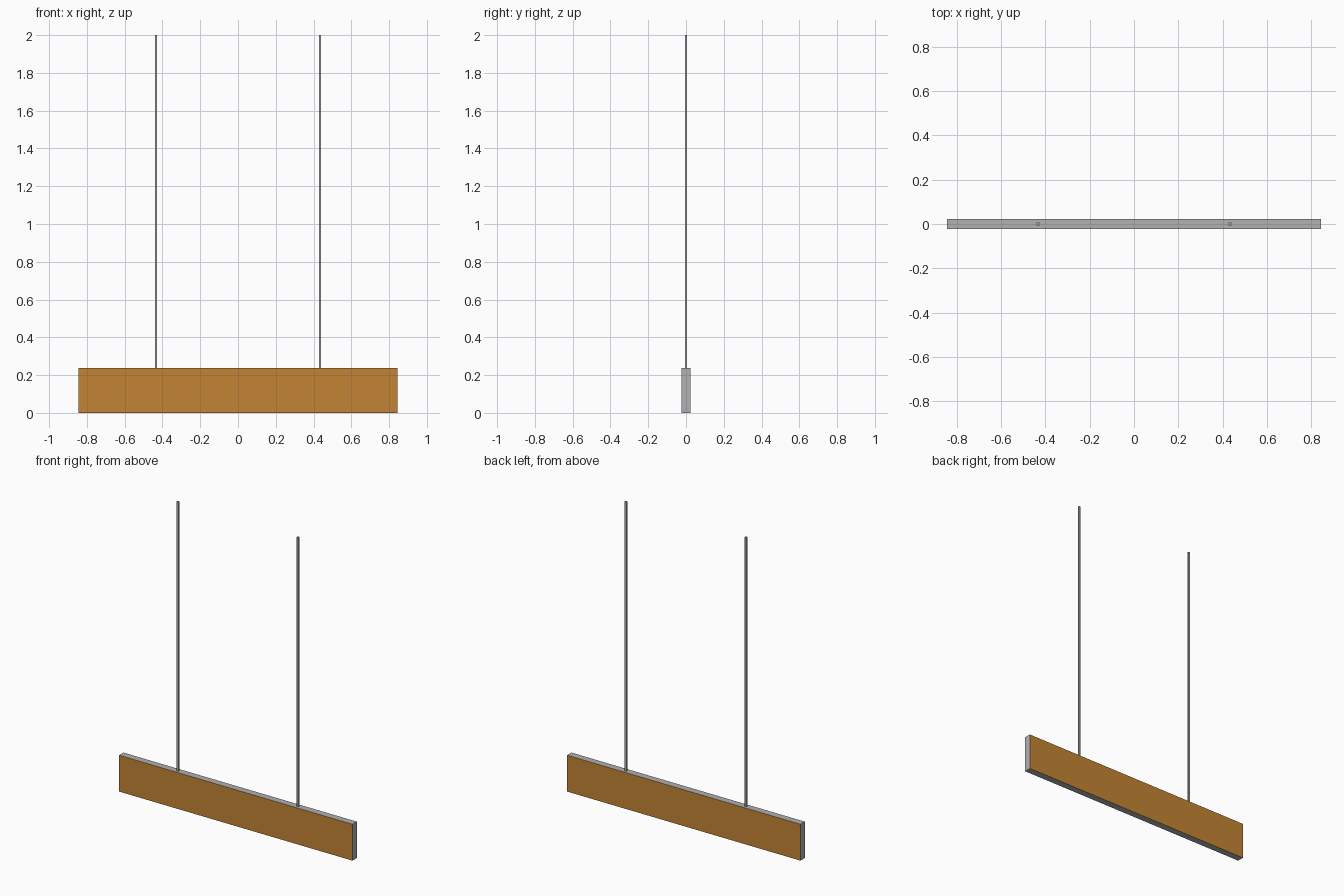
import bpy
import bmesh
from mathutils import Matrix, Vector

cube = bpy.data.objects.get("Cube")
if cube:
    bpy.data.objects.remove(cube, do_unlink=True)


def make_material(name, color):
    mat = bpy.data.materials.new(name)
    mat.use_nodes = True
    mat.diffuse_color = color
    mat.node_tree.nodes["Principled BSDF"].inputs["Base Color"].default_value = color
    return mat


def add_box(name, size, center, materials, face_rule=None):
    bm = bmesh.new()
    bmesh.ops.create_cube(bm, size=1, matrix=Matrix.Diagonal((*size, 1)))
    bm.normal_update()
    if face_rule:
        for face in bm.faces:
            face.material_index = face_rule(face.normal)
    mesh = bpy.data.meshes.new(name)
    bm.to_mesh(mesh)
    bm.free()
    for mat in materials:
        mesh.materials.append(mat)
    obj = bpy.data.objects.new(name, mesh)
    obj.location = Vector(center)
    bpy.context.collection.objects.link(obj)
    return obj


grey = make_material("grey metal", (0.44, 0.44, 0.44, 1))
amber = make_material("amber panel", (0.55, 0.23, 0.033, 1))

WIDTH, DEPTH, HEIGHT, TOP = 1.69, 0.045, 0.238, 2.0
ROD = 0.012

# Hanging board: amber front and back, grey rim
add_box("sign_board", (WIDTH, DEPTH, HEIGHT), (0, 0, HEIGHT / 2),
        [grey, amber], lambda n: int(abs(n.y) > 0.5))

# Two suspension rods
for side, x in (("left", 0.434), ("right", -0.434)):
    add_box(side + "_rod", (ROD, ROD, TOP - HEIGHT),
            (x, 0, (TOP + HEIGHT) / 2), [grey])
